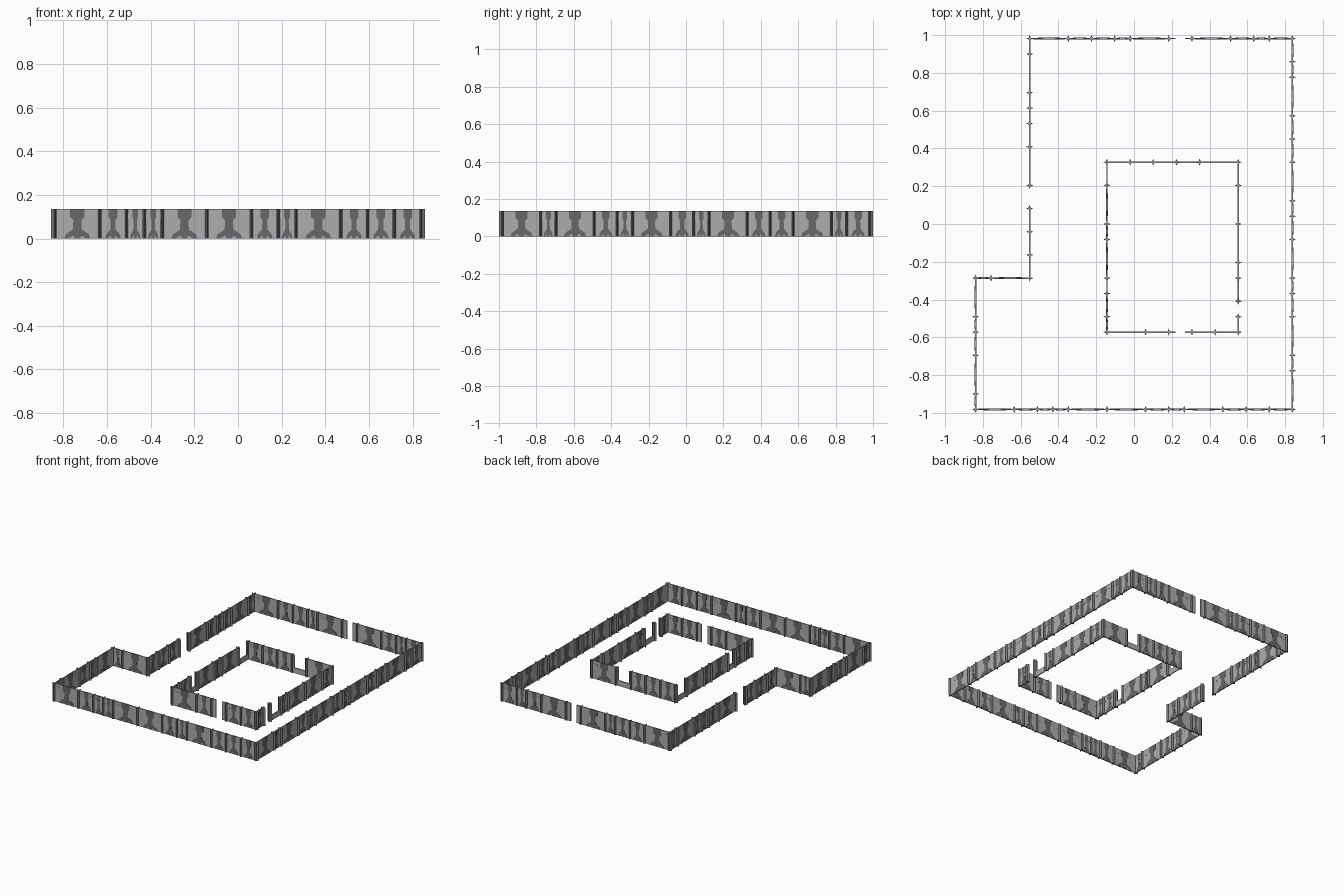
import bpy, bmesh, math
from mathutils import Matrix

if "Cube" in bpy.data.objects:
    bpy.data.objects.remove(bpy.data.objects["Cube"])

U = 0.0409          # plan module
H = 0.136           # wall height
T = 0.0035          # half thickness of the wall slabs
LOW = 0.3 * H       # height of the low sections


def material(name, v):
    m = bpy.data.materials.new(name)
    m.diffuse_color = (v, v, v, 1)
    m.use_nodes = True
    m.node_tree.nodes["Principled BSDF"].inputs["Base Color"].default_value = m.diffuse_color
    return m


LIGHT = material("stone_grey", 0.42)
DARK = material("dark_relief", 0.14)
POST = material("post_grey", 0.2)


def prism(bm, pts, vec, mat=0):
    """Extrude a flat outline along a vector."""
    face = bm.faces.new([bm.verts.new(p) for p in pts])
    ext = bmesh.ops.extrude_face_region(bm, geom=[face])["geom"]
    new = [e for e in ext if isinstance(e, bmesh.types.BMVert)]
    bmesh.ops.translate(bm, verts=new, vec=vec)
    for f in {f for v in new for f in v.link_faces} | {face}:
        f.material_index = mat


def slab(bm, x0, x1, z0, z1, t=T, mat=0):
    prism(bm, [(x0, -t, z0), (x1, -t, z0), (x1, -t, z1), (x0, -t, z1)], (0, 2 * t, 0), mat)


def finish(bm, name, mats):
    bmesh.ops.recalc_face_normals(bm, faces=bm.faces)
    me = bpy.data.meshes.new(name)
    bm.to_mesh(me)
    bm.free()
    for m in mats:
        me.materials.append(m)
    return me


def panel_mesh(n, kind):
    bm = bmesh.new()
    L = n * U
    if kind == "s":                       # doorway with a jamb on each side
        slab(bm, 0, 0.9 * U, 0, H)
        slab(bm, L - 0.9 * U, L, 0, H)
    elif kind == "l":                     # low wall
        slab(bm, 0, L, 0, LOW)
    else:                                 # full wall with raised flared rib
        slab(bm, 0, L, 0, H)
        half = [(0.06, 0), (0.09, 0.1), (0.2, 0.0), (0.29, 0.0), (0.26, 0.14),
                (0.1, 0.3), (0.09, 0.62), (0.16, 0.72), (0.16, 1)]
        outline = half + [(-x, z) for x, z in reversed(half)]
        t = T + 0.0012
        prism(bm, [(L / 2 + x * L, -t, z * H) for x, z in outline], (0, 2 * t, 0), 1)
        # lens-shaped side insets
        for s in (-1, 1):
            lens = [(0.24, 0.76), (0.33, 0.68), (0.42, 0.66), (0.42, 0.86), (0.33, 0.84)]
            t2 = T + 0.0006
            prism(bm, [(L / 2 + s * x * L, -t2, z * H) for x, z in lens], (0, 2 * t2, 0), 0)
    return finish(bm, f"wall_{n}{kind}", [LIGHT, DARK])


def post_mesh():
    """Four-pointed star column."""
    bm = bmesh.new()
    pts = []
    for k in range(8):
        r = 0.0185 if k % 2 == 0 else 0.0075
        a = k * math.pi / 4
        pts.append((r * math.cos(a), r * math.sin(a), 0))
    prism(bm, pts, (0, 0, H))
    return finish(bm, "post", [POST])


# start module, direction, section lengths (g = open gap, s = doorway, l = low wall)
RUNS = {
    "outer_front": ((0, 0), (1, 0), "5 3 2 2 5 5 3 2 5 3 3 3"),
    "outer_right": ((41, 48), (0, -1), "3 2 5 3 3 5 2 3 5 2 3 5 2 5"),
    "outer_back": ((7, 48), (1, 0), "5 3 3 2 5 3s 5 3 2 3"),
    "outer_left_upper": ((7, 48), (0, -1), "2 5 2 2 3 5 3g 3 3 3"),
    "outer_step": ((0, 17), (1, 0), "2 5"),
    "outer_left_lower": ((0, 17), (0, -1), "5 2 3 5 2"),
    "inner_back": ((17, 32), (1, 0), "3 3 3 3l 5"),
    "inner_front": ((17, 10), (1, 0), "5 3 3s 3 3"),
    "inner_left": ((17, 32), (0, -1), "3l 5 2 5 2l 3 2"),
    "inner_right": ((34, 32), (0, -1), "3 5 5 2 3l 2g 2"),
}


def place(name, me, i, j, ang=0.0):
    ob = bpy.data.objects.new(name, me)
    bpy.context.collection.objects.link(ob)
    ob.location = ((i - 20.5) * U, (j - 24) * U, 0)
    ob.rotation_euler = (0, 0, ang)


meshes, posts = {}, set()
for run, ((i, j), (dx, dy), spec) in RUNS.items():
    posts.add((i, j))
    for token in spec.split():
        n, kind = int(token[0]), token[1:]
        if kind != "g":
            if token not in meshes:
                meshes[token] = panel_mesh(n, kind)
            place(run + "_wall", meshes[token], i, j, math.atan2(dy, dx))
        i, j = i + dx * n, j + dy * n
        posts.add((i, j))

# posts at every joint
pm = post_mesh()
for i, j in sorted(posts):
    place("post", pm, i, j)
